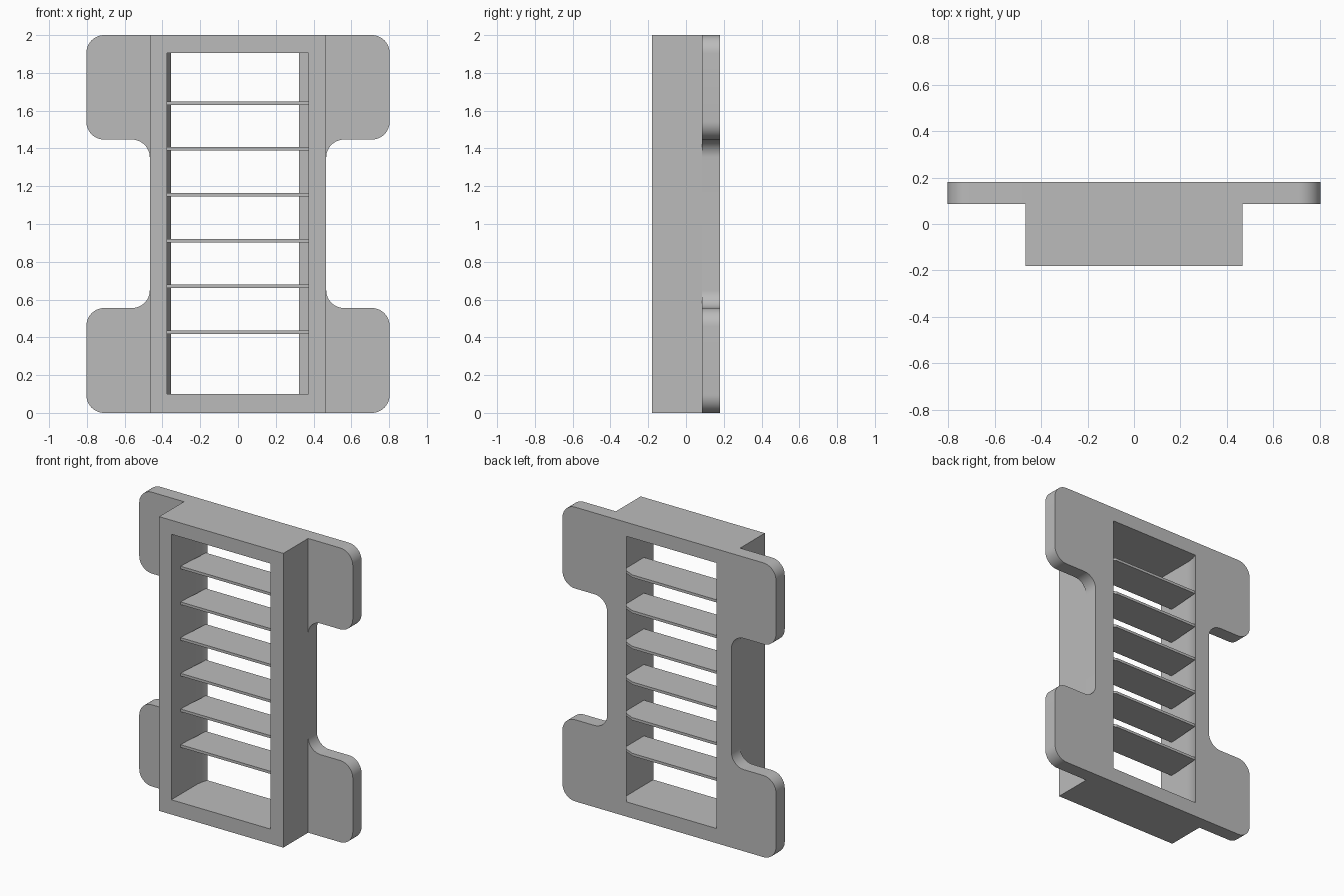
import bpy, bmesh
from math import radians, sin, cos
from mathutils import Vector, Matrix

cube = bpy.data.objects.get("Cube")
if cube:
    bpy.data.objects.remove(cube, do_unlink=True)

GREY = (0.5, 0.5, 0.5, 1)
mat = bpy.data.materials.new("plain grey")
mat.use_nodes = True
mat.diffuse_color = GREY
mat.node_tree.nodes["Principled BSDF"].inputs["Base Color"].default_value = GREY


def prism(name, outline, start, end, axis):
    """Extrude a flat outline: axis 'z' takes (x, y) points, axis 'y' takes (x, z)."""
    def place(p, d):
        return (p[0], p[1], d) if axis == "z" else (p[0], d, p[1])
    bm = bmesh.new()
    face = bm.faces.new([bm.verts.new(place(p, start)) for p in outline])
    moved = bmesh.ops.extrude_face_region(bm, geom=[face])["geom"]
    verts = [g for g in moved if isinstance(g, bmesh.types.BMVert)]
    shift = Vector(place((0, 0), end - start))
    bmesh.ops.translate(bm, verts=verts, vec=shift)
    bmesh.ops.recalc_face_normals(bm, faces=bm.faces)
    mesh = bpy.data.meshes.new(name)
    bm.to_mesh(mesh)
    bm.free()
    mesh.materials.append(mat)
    obj = bpy.data.objects.new(name, mesh)
    bpy.context.collection.objects.link(obj)
    return obj


def rounded(corners, steps=12):
    """Round each (x, z, radius) right-angled corner, inward or outward."""
    pts = []
    for i, (x, z, r) in enumerate(corners):
        c = Vector((x, z))
        if not r:
            pts.append(c)
            continue
        to_prev = (Vector(corners[i - 1][:2]) - c).normalized() * r
        to_next = (Vector(corners[(i + 1) % len(corners)][:2]) - c).normalized() * r
        centre = c + to_prev + to_next
        for k in range(steps + 1):
            a = radians(90 * k / steps)
            pts.append(centre - to_next * cos(a) - to_prev * sin(a))
    return pts


def combine(target, tool, operation):
    mod = target.modifiers.new(operation.lower(), "BOOLEAN")
    mod.operation = operation
    mod.solver = "EXACT"
    mod.object = tool
    bpy.context.view_layer.objects.active = target
    bpy.ops.object.modifier_apply(modifier=mod.name)
    bpy.data.objects.remove(tool, do_unlink=True)


BACK, FRONT, PLATE = 0.18, -0.18, 0.086
WAIST, WIDE, R = 0.467, 0.803, 0.095
LOW, HIGH = 0.1, 1.905

# Mounting plate with four rounded ears
half = [(WIDE, 0, R), (WIDE, 0.555, R), (WAIST, 0.555, R),
        (WAIST, 1.447, R), (WIDE, 1.447, R), (WIDE, 2, R)]
other = [(-x, z, r) for x, z, r in reversed(half)]
plate = prism("mounting_plate", rounded(half + other), PLATE, BACK, "y")

# Deep box frame joined to the plate
frame = prism("vent_frame", [(-WAIST, FRONT), (WAIST, FRONT),
                             (WAIST, BACK), (-WAIST, BACK)], 0, 2, "z")
combine(frame, plate, "UNION")

# Opening: curved lip on one side, sloped lip on the other
curve = [(-0.375 + 0.02 * (k / 8) ** 2, 0.08 + 0.1 * k / 8) for k in range(9)]
opening = [(-0.375, -0.3)] + curve + [(-0.355, 0.3), (0.322, 0.3),
                                      (0.322, BACK), (0.372, 0.155), (0.372, -0.3)]
combine(frame, prism("opening_cutter", opening, LOW, HIGH, "z"), "DIFFERENCE")

bpy.ops.object.select_all(action="DESELECT")
frame.select_set(True)
bpy.context.view_layer.objects.active = frame
bpy.ops.object.shade_smooth_by_angle(angle=radians(30))

# Six thin shelves with one clipped rear corner
shelf = [(-0.378, -0.08), (0.375, -0.08), (0.375, 0.13), (0.285, 0.17), (-0.36, 0.17)]
for i in range(6):
    z = 0.427 + 0.2426 * i
    prism(f"shelf_{i + 1}", shelf, z - 0.009, z + 0.009, "z")
